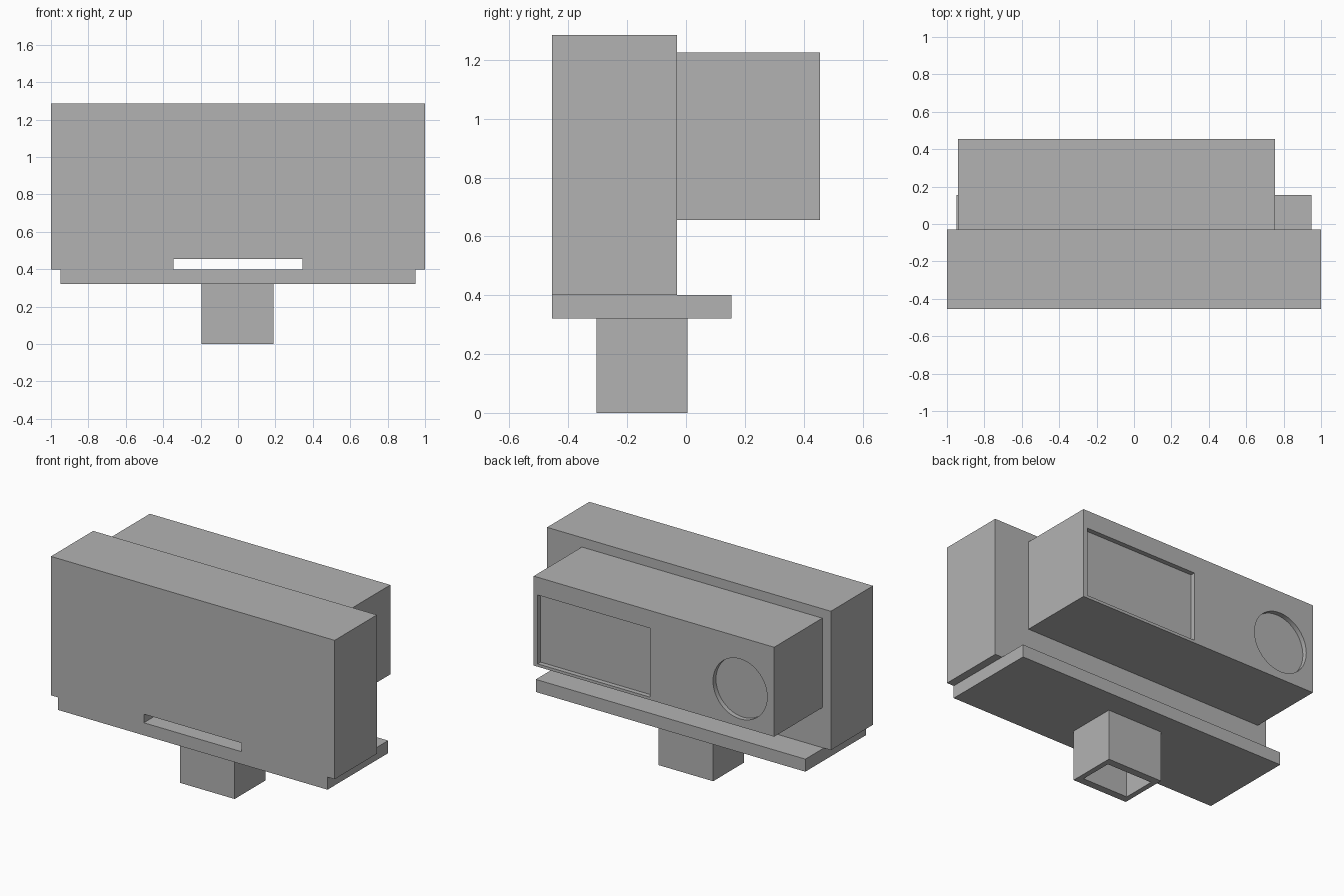
import bpy
import math

cube = bpy.data.objects.get("Cube")
if cube:
    bpy.data.objects.remove(cube, do_unlink=True)

grey = bpy.data.materials.new("plain grey")
grey.use_nodes = True
colour = (0.45, 0.45, 0.45, 1)
grey.diffuse_color = colour
for node in grey.node_tree.nodes:
    if node.type == 'BSDF_PRINCIPLED':
        node.inputs["Base Color"].default_value = colour


def box(name, x, y, z):
    """Box given by its (min, max) extent on each axis."""
    spans = (x, y, z)
    bpy.ops.mesh.primitive_cube_add(size=1, location=[sum(s) / 2 for s in spans])
    ob = bpy.context.object
    ob.name = name
    ob.scale = [s[1] - s[0] for s in spans]
    bpy.ops.object.transform_apply(location=False, rotation=False, scale=True)
    ob.data.materials.append(grey)
    return ob


def cut(target, cutter):
    """Subtract the cutter from the target, then discard the cutter."""
    mod = target.modifiers.new("cut", 'BOOLEAN')
    mod.operation = 'DIFFERENCE'
    mod.solver = 'EXACT'
    mod.object = cutter
    bpy.ops.object.select_all(action='DESELECT')
    bpy.context.view_layer.objects.active = target
    target.select_set(True)
    bpy.ops.object.modifier_apply(modifier=mod.name)
    bpy.data.objects.remove(cutter, do_unlink=True)


# Main housing with a slot through its lower edge
housing = box("main_housing", (-1, 1), (-0.455, -0.03), (0.4, 1.285))
cut(housing, box("slot_cutter", (-0.345, 0.345), (-0.6, 0.1), (0.3, 0.455)))

# Base plate
box("base_plate", (-0.95, 0.95), (-0.455, 0.155), (0.32, 0.4))

# Stem with a socket open at the bottom
stem = box("stem", (-0.195, 0.19), (-0.305, 0.005), (0, 0.32))
cut(stem, box("socket_cutter", (-0.162, 0.157), (-0.257, -0.043), (-0.1, 0.165)))

# Rear housing with a rectangular and a round recess
back, depth = 0.455, 0.03
rear = box("rear_housing", (-0.94, 0.755), (-0.03, back), (0.655, 1.225))
cut(rear, box("screen_cutter", (-0.065, 0.727), (back - depth, back + 0.1), (0.673, 1.112)))
bpy.ops.mesh.primitive_cylinder_add(
    vertices=48, radius=0.191, depth=2 * depth,
    location=(-0.7, back, 0.895), rotation=(math.pi / 2, 0, 0))
round_cutter = bpy.context.object
round_cutter.data.materials.append(grey)
cut(rear, round_cutter)
bpy.ops.object.shade_smooth_by_angle(angle=math.radians(30))
